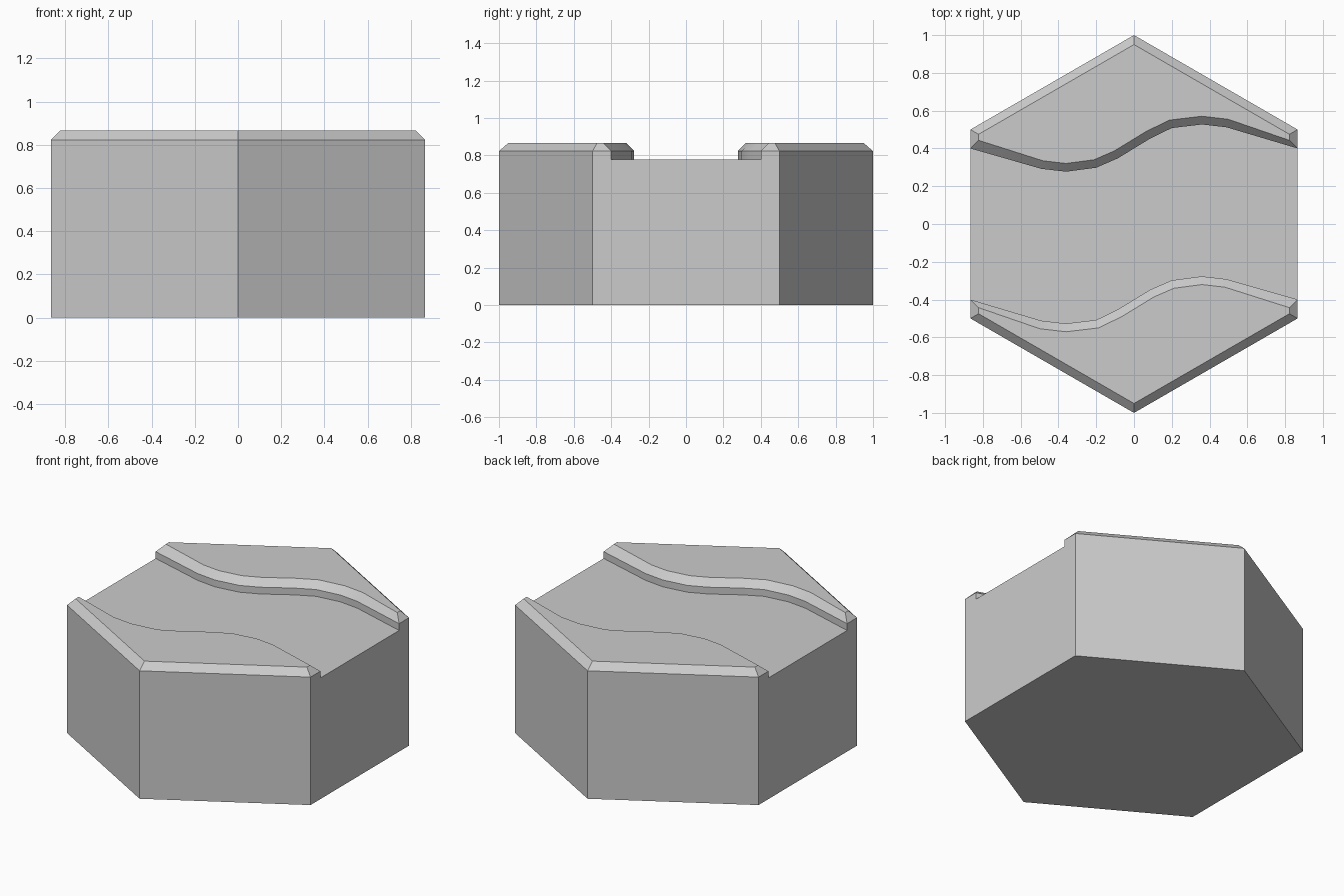
import bpy, bmesh, math
from mathutils import Vector

if "Cube" in bpy.data.objects:
    bpy.data.objects.remove(bpy.data.objects["Cube"])

R = 1.0
W = math.sqrt(3) / 2          # half width across the flats
TOP, FLOOR, BEVEL = 0.866, 0.779, 0.0433
SHOULDER = TOP - BEVEL

# Winding river edge of the back bank, left to right, then the hexagon corners
river = [(-W, .40), (-.49, .292), (-.36, .277), (-.2, .298), (-.085, .348),
         (.085, .452), (.2, .508), (.36, .527), (.49, .512), (W, .40)]
bank = river + [(W, .5), (0, R), (-W, .5)]
n = len(river)


def inset(points, d):
    """Mitred inward offset of a counter-clockwise outline."""
    result = []
    for i, p in enumerate(points):
        a, b, c = Vector(points[i - 1]), Vector(p), Vector(points[(i + 1) % len(points)])
        u, v = (b - a).normalized(), (c - b).normalized()
        n1, n2 = Vector((-u.y, u.x)), Vector((-v.y, v.x))
        result.append(tuple(b + (n1 + n2) * d / (1 + n1.dot(n2))))
    return result


top = inset(bank, BEVEL)
top[0], top[n - 1] = (-W + BEVEL, .443), (W - BEVEL, .443)

bm = bmesh.new()


def ring(points, z, s):
    return [bm.verts.new((s * x, s * y, z)) for x, y in points]


# Two banks, the front one being the back one turned half way round
halves = []
for s in (1, -1):
    base = ring(bank[n:], 0, s)
    bed = ring(river, FLOOR, s)
    mid = ring(bank, SHOULDER, s)
    cap = ring(top, TOP, s)
    bm.faces.new(cap)
    for i in range(len(bank)):                     # chamfer
        j = (i + 1) % len(bank)
        bm.faces.new((mid[i], mid[j], cap[j], cap[i]))
    for i in range(n - 1):                         # river wall
        bm.faces.new((bed[i], bed[i + 1], mid[i + 1], mid[i]))
    for i in range(2):                             # slanted hexagon sides
        bm.faces.new((base[i], base[i + 1], mid[n + i + 1], mid[n + i]))
    halves.append((base, bed, mid))

# Notched end sides, river bed and underside
for (b1, r1, m1), (b2, r2, m2) in (halves, halves[::-1]):
    bm.faces.new((b2[2], b1[0], m1[n], m1[n - 1], r1[-1], r2[0], m2[0], m2[-1]))
bm.faces.new(halves[0][1] + halves[1][1])
bm.faces.new(halves[0][0] + halves[1][0])
bmesh.ops.recalc_face_normals(bm, faces=bm.faces)

mesh = bpy.data.meshes.new("river_hex_tile")
bm.to_mesh(mesh)
bm.free()
tile = bpy.data.objects.new("river_hex_tile", mesh)
bpy.context.collection.objects.link(tile)
bpy.context.view_layer.objects.active = tile
tile.select_set(True)
bpy.ops.object.shade_smooth_by_angle(angle=math.radians(30))
